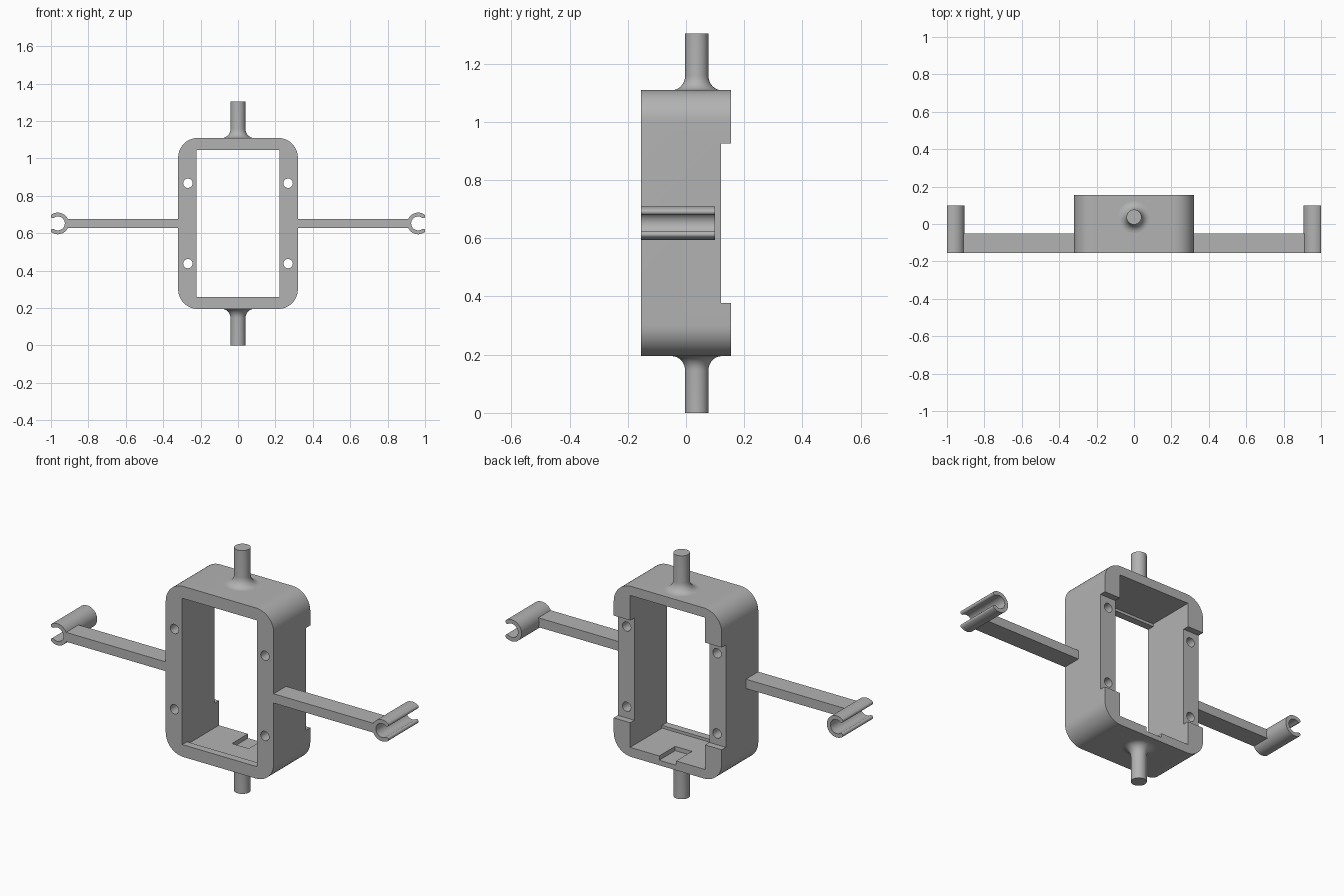
import bpy, bmesh
from math import sin, cos, pi, radians
from mathutils import Matrix, Vector

default = bpy.data.objects.get("Cube")
if default:
    bpy.data.objects.remove(default, do_unlink=True)

FRONT, BACK = -0.155, 0.155
MID_Z = 0.652

grey = bpy.data.materials.new("plain grey")
grey.use_nodes = True
grey.diffuse_color = (0.45, 0.45, 0.45, 1)
grey.node_tree.nodes["Principled BSDF"].inputs["Base Color"].default_value = (0.45, 0.45, 0.45, 1)


def finish(bm, name):
    """Turn a bmesh into a named object with the shared material."""
    bmesh.ops.recalc_face_normals(bm, faces=bm.faces)
    mesh = bpy.data.meshes.new(name)
    bm.to_mesh(mesh)
    bm.free()
    mesh.materials.append(grey)
    obj = bpy.data.objects.new(name, mesh)
    bpy.context.collection.objects.link(obj)
    return obj


def prism(name, outline, y0, y1):
    """Extrude an x-z outline from y0 to y1."""
    bm = bmesh.new()
    face = bm.faces.new([bm.verts.new((x, y0, z)) for x, z in outline])
    out = bmesh.ops.extrude_face_region(bm, geom=[face])
    verts = [v for v in out["geom"] if isinstance(v, bmesh.types.BMVert)]
    bmesh.ops.translate(bm, verts=verts, vec=(0, y1 - y0, 0))
    return finish(bm, name)


def box(name, x0, x1, y0, y1, z0, z1):
    return prism(name, [(x0, z0), (x1, z0), (x1, z1), (x0, z1)], y0, y1)


def arc(cx, cz, r, start, end, steps):
    angles = [radians(start + (end - start) * i / steps) for i in range(steps + 1)]
    return [(cx + r * cos(a), cz + r * sin(a)) for a in angles]


def activate(obj):
    bpy.ops.object.select_all(action="DESELECT")
    obj.select_set(True)
    bpy.context.view_layer.objects.active = obj


def smooth(obj):
    activate(obj)
    bpy.ops.object.shade_smooth_by_angle(angle=radians(32))


def cut(obj, cutter):
    mod = obj.modifiers.new("cut", "BOOLEAN")
    mod.operation, mod.solver, mod.object = "DIFFERENCE", "EXACT", cutter
    activate(obj)
    bpy.ops.object.modifier_apply(modifier=mod.name)
    bpy.data.objects.remove(cutter, do_unlink=True)


# Rounded frame body
HALF_W, HALF_H, R = 0.32, 0.457, 0.105
corners = [(1, 1, 0), (-1, 1, 90), (-1, -1, 180), (1, -1, 270)]
outline = []
for sx, sz, a in corners:
    outline += arc(sx * (HALF_W - R), MID_Z + sz * (HALF_H - R), R, a, a + 90, 12)
frame = prism("frame", outline, FRONT, BACK)

# Opening, taller behind a thin front lip
cut(frame, box("opening", -0.222, 0.222, -0.3, 0.3, 0.26, 1.044))
cut(frame, box("tall_opening", -0.222, 0.222, -0.115, 0.3, 0.245, 1.059))
# Recess across the back of both side walls
cut(frame, box("back_recess", -0.5, 0.5, 0.12, 0.3, 0.377, 0.925))
# Cable notch in the floor
cut(frame, box("floor_notch", -0.05, 0.05, 0.02, 0.3, 0.222, 0.3))
# Screw holes
for x in (-0.268, 0.268):
    for z in (0.437, 0.867):
        cut(frame, prism("hole", arc(x, z, 0.025, 0, 345, 23), -0.3, 0.3))
smooth(frame)


# Pivot shafts with a flared foot
def shaft(name, base, tip):
    d = 1 if tip > base else -1
    flare = [(0.04 + 0.045 * (1 - sin(t)), base + d * 0.05 * (1 - cos(t)))
             for t in [i * pi / 16 for i in range(9)]]
    profile = [(0, base - d * 0.01), (0.085, base - d * 0.01)] + flare + [(0.04, tip), (0, tip)]
    bm = bmesh.new()
    verts = [bm.verts.new((r, 0, z)) for r, z in profile]
    edges = [bm.edges.new(pair) for pair in zip(verts, verts[1:])]
    bmesh.ops.spin(bm, geom=verts + edges, cent=(0, 0, 0), axis=(0, 0, 1),
                   angle=2 * pi, steps=40)
    bmesh.ops.remove_doubles(bm, verts=bm.verts, dist=0.0001)
    bmesh.ops.translate(bm, verts=bm.verts, vec=(0, 0.037, 0))
    smooth(finish(bm, name))


shaft("top_shaft", MID_Z + HALF_H, 1.304)
shaft("bottom_shaft", MID_Z - HALF_H, 0)

# Side arms, each ending in an open C-shaped clip
CX, OUTER, INNER, GAP = 0.963, 0.058, 0.037, 55
mid, tip_r = (OUTER + INNER) / 2, (OUTER - INNER) / 2
for side, s in (("left", 1), ("right", -1)):
    x0, x1 = sorted((s * 0.315, s * 0.915))
    box(side + "_arm", x0, x1, FRONT, -0.05, MID_Z - 0.025, MID_Z + 0.025)
    a = radians(GAP)
    clip = arc(CX, MID_Z, OUTER, GAP, 360 - GAP, 32)
    clip += arc(CX + mid * cos(a), MID_Z - mid * sin(a), tip_r, -GAP, 180 - GAP, 8)[1:-1]
    clip += arc(CX, MID_Z, INNER, 360 - GAP, GAP, 32)
    clip += arc(CX + mid * cos(a), MID_Z + mid * sin(a), tip_r, 180 + GAP, 360 + GAP, 8)[1:-1]
    smooth(prism(side + "_clip", [(s * x, z) for x, z in clip], FRONT, 0.1))
